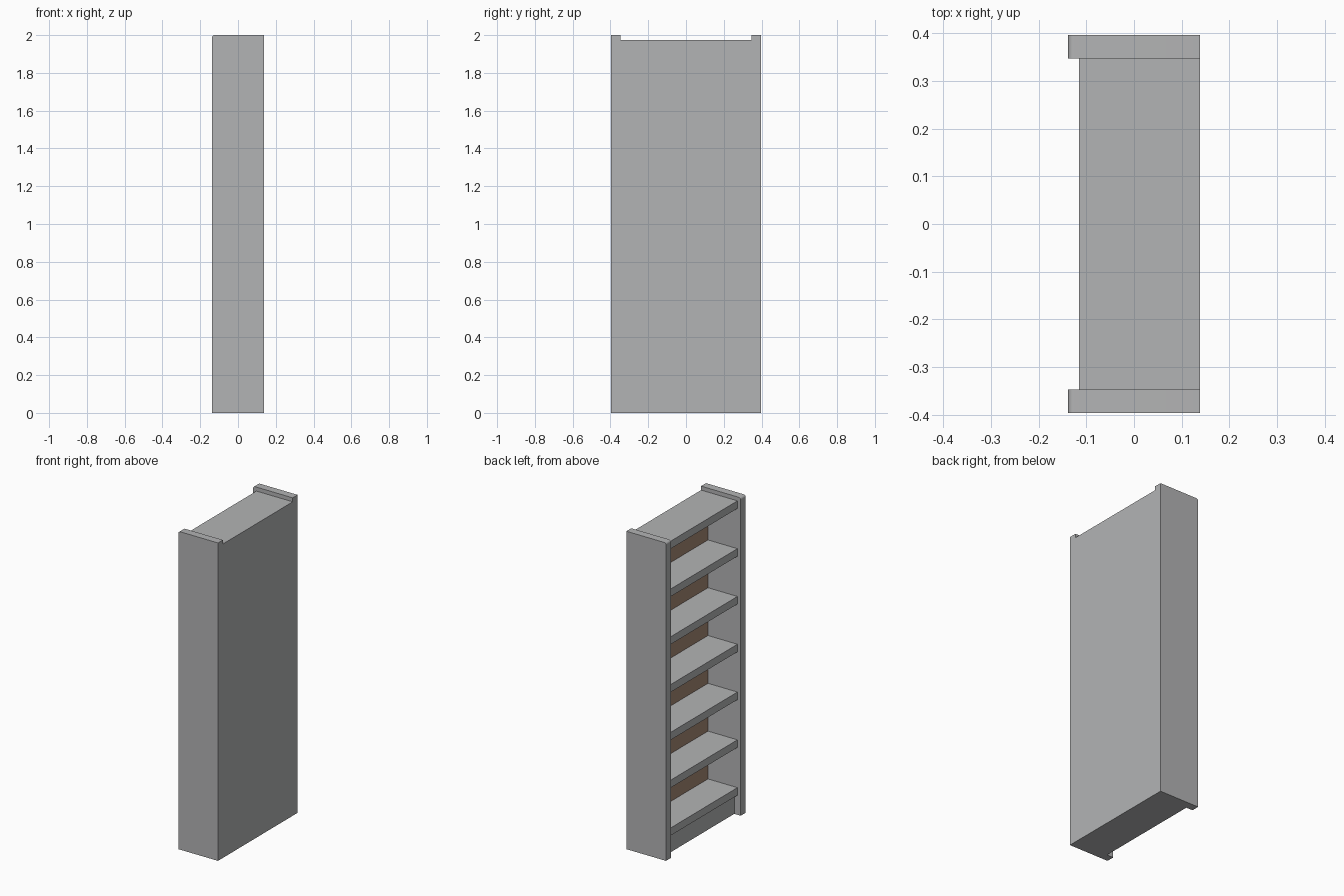
import bpy, bmesh, math

old = bpy.data.objects.get("Cube")
if old:
    bpy.data.objects.remove(old, do_unlink=True)


def material(name, color):
    m = bpy.data.materials.new(name)
    m.use_nodes = True
    m.diffuse_color = (*color, 1)
    m.node_tree.nodes["Principled BSDF"].inputs["Base Color"].default_value = (*color, 1)
    return m


grey = material("grey paint", (0.45, 0.455, 0.46))
brown = material("brown backing", (0.38, 0.25, 0.175))

DEPTH = 0.138        # half depth, the open side faces -x
OUTER = 0.396        # half width
INNER = 0.347        # inside face of the side panels
HEIGHT = 2.0
BOARD = 0.048        # board thickness
BACK = DEPTH - BOARD
TOP = 1.975          # top of the highest shelf
RADIUS = 0.013


def prism(name, profile, y0, y1, mats):
    """Extrude an x-z profile along y."""
    bm = bmesh.new()
    face = bm.faces.new([bm.verts.new((x, y0, z)) for x, z in profile])
    ext = bmesh.ops.extrude_face_region(bm, geom=[face])
    verts = [g for g in ext["geom"] if isinstance(g, bmesh.types.BMVert)]
    bmesh.ops.translate(bm, verts=verts, vec=(0, y1 - y0, 0))
    bmesh.ops.recalc_face_normals(bm, faces=bm.faces)
    mesh = bpy.data.meshes.new(name)
    bm.to_mesh(mesh)
    bm.free()
    for m in mats:
        mesh.materials.append(m)
    ob = bpy.data.objects.new(name, mesh)
    bpy.context.collection.objects.link(ob)
    return ob


def board(name, x0, x1, z0, z1, mats=(grey,)):
    return prism(name, [(x0, z0), (x1, z0), (x1, z1), (x0, z1)], -INNER, INNER, mats)


# Side panels with a rounded upper front edge
side = [(-DEPTH, 0), (DEPTH, 0), (DEPTH, HEIGHT)]
for i in range(7):
    a = math.pi / 2 * (1 + i / 6)
    side.append((-DEPTH + RADIUS + RADIUS * math.cos(a),
                 HEIGHT - RADIUS + RADIUS * math.sin(a)))
for name, y0, y1 in (("left_side_panel", -OUTER, -INNER), ("right_side_panel", INNER, OUTER)):
    panel = prism(name, side, y0, y1, [grey])
    bpy.ops.object.select_all(action="DESELECT")
    panel.select_set(True)
    bpy.context.view_layer.objects.active = panel
    bpy.ops.object.shade_smooth_by_angle()

# Back panel, brown on the face inside the shelves
back = board("back_panel", BACK, DEPTH, 0, TOP, (grey, brown))
for p in back.data.polygons:
    p.material_index = 1 if p.normal.x < -0.5 else 0

# Evenly spaced shelves, the highest one being the top
for i in range(7):
    z = TOP - i * 0.3007
    board(f"shelf_{i + 1}", -0.115, BACK, z - BOARD, z)

# Recessed plinth filling the space under the lowest shelf
board("plinth", -0.093, BACK, 0, z - BOARD)
